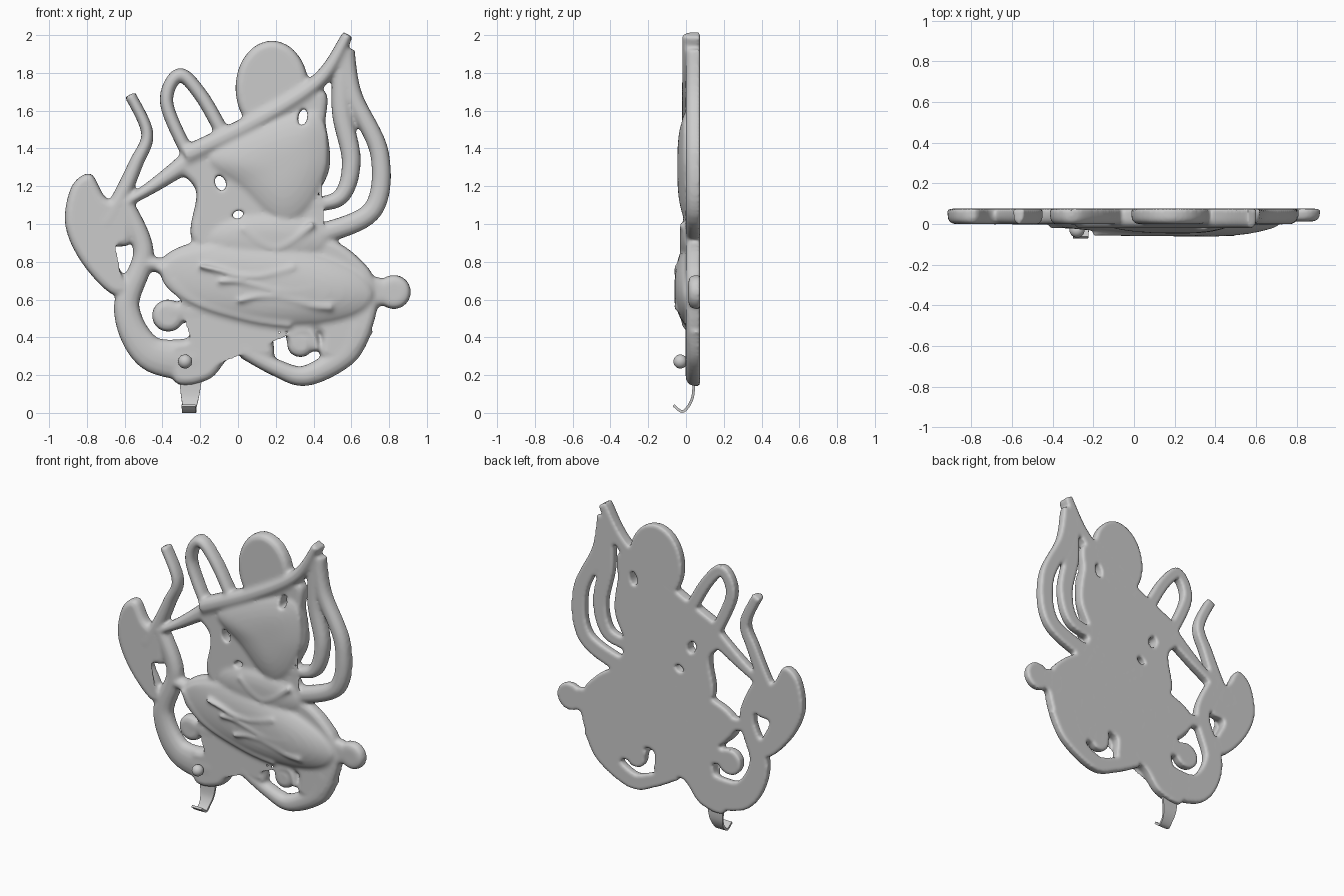
import bpy, bmesh, math
from mathutils import Vector

if "Cube" in bpy.data.objects:
    bpy.data.objects.remove(bpy.data.objects["Cube"])

BACK = 0.075


def spline(pts, closed, n=8):
    """Catmull-Rom curve through 2D points."""
    P = [Vector(p) for p in pts]
    m = len(P)
    get = (lambda i: P[i % m]) if closed else (lambda i: P[max(0, min(m - 1, i))])
    out = []
    for i in range(m if closed else m - 1):
        a, b, c, d = (get(i + k) for k in (-1, 0, 1, 2))
        for j in range(n):
            t = j / n
            out.append(b + (c - a) * t / 2 + (2 * a - 5 * b + 4 * c - d) * t * t / 2
                       + (3 * b - a - 3 * c + d) * t ** 3 / 2)
    return out if closed else out + [P[-1]]


def tangents(o, closed):
    n = len(o)
    if closed:
        return [(o[(i + 1) % n] - o[i - 1]).normalized() for i in range(n)]
    return [(o[min(i + 1, n - 1)] - o[max(i - 1, 0)]).normalized() for i in range(n)]


def ellipse(x, z, rx, rz, tilt=0, n=12):
    c, s = math.cos(tilt), math.sin(tilt)
    ring = [(rx * math.cos(k * math.tau / n), rz * math.sin(k * math.tau / n)) for k in range(n)]
    return [(x + u * c - v * s, z + u * s + v * c) for u, v in ring]


def loft(name, rings):
    """Closed solid through equal-length rings, capped at both ends."""
    bm = bmesh.new()
    vs = [[bm.verts.new(p) for p in r] for r in rings]
    n = len(rings[0])
    for a, b in zip(vs, vs[1:]):
        for i in range(n):
            bm.faces.new((a[i], a[(i + 1) % n], b[(i + 1) % n], b[i]))
    caps = [bm.faces.new(vs[0]), bm.faces.new(vs[-1])]
    bmesh.ops.triangulate(bm, faces=caps)
    bmesh.ops.recalc_face_normals(bm, faces=bm.faces)
    me = bpy.data.meshes.new(name)
    bm.to_mesh(me)
    bm.free()
    ob = bpy.data.objects.new(name, me)
    bpy.context.collection.objects.link(ob)
    return ob


def slab(name, pts, front=0.0, back=BACK, bev=0.03):
    """Flat plate from an (x, z) outline with a rounded front edge."""
    o = spline(pts, True)
    area = sum(a.x * b.y - b.x * a.y for a, b in zip(o, o[1:] + o[:1]))
    sgn = math.copysign(1, area)
    inward = [Vector((-t.y, t.x)) * sgn for t in tangents(o, True)]
    rings = []
    for ins, y in ((0, back), (0, front + bev), (bev * .3, front + bev * .3), (bev, front)):
        rings.append([(q.x, y, q.y) for q in (p + w * ins for p, w in zip(o, inward))])
    return loft(name, rings)


def strip(name, pts, r0, r1, front=-0.003):
    """Tendril along (x, z) points: flat back, domed front, width r0 to r1."""
    o = spline(pts, False)
    side = front + .042
    arc = [math.pi * k / 8 for k in range(9)]
    sec = [(-1, BACK)] + [(-math.cos(a), side + (front - side) * math.sin(a)) for a in arc] + [(1, BACK)]
    rings = []
    for i, (p, t) in enumerate(zip(o, tangents(o, False))):
        r = r0 + (r1 - r0) * (i / (len(o) - 1)) ** 2
        rings.append([(p.x - t.y * u * r, y, p.y + t.x * u * r) for u, y in sec])
    return loft(name, rings)


def dome(name, pts, edge, peak, slope=0.0):
    """Raised relief swelling from its outline towards its middle."""
    o = spline(pts, True)
    c = sum(o, Vector((0, 0))) / len(o)
    rings = [[(p.x, .05, p.y) for p in o]]
    for k in range(9):
        s = math.cos(k / 8 * 1.5)
        h = 1 - s ** 3
        rings.append([(q.x, edge + h * (peak - edge - slope * (q.x - c.x)), q.y)
                      for q in (c + (p - c) * s for p in o)])
    return loft(name, rings)


# flat plates
parts = [
    slab("top_lobe", ellipse(.18, 1.72, .193, .25)),
    slab("torso", [(-.28, 1.36), (.4, 1.71), (.465, 1.52), (.485, 1.3), (.41, 1.1), (.46, .85),
                   (-.2, .87), (-.22, 1.17)]),
    slab("base", [(-.42, .78), (-.2, .91), (.4, .94), (.67, .79), (.74, .6), (.68, .38), (.58, .28),
                  (.44, .3), (.43, .43), (.2, .44), (.18, .29), (-.02, .31), (-.15, .18),
                  (-.33, .16), (-.36, .36), (-.26, .4), (-.26, .6)]),
    slab("left_leaf", [(-.88, 1.2), (-.78, 1.265), (-.7, 1.14), (-.58, 1.08), (-.57, .9), (-.67, .87),
                       (-.62, .75), (-.57, .65), (-.67, .63), (-.83, .8), (-.915, 1)]),
    slab("right_knob", ellipse(.825, .64, .09, .09), front=.012),
    slab("right_knob_neck", ellipse(.73, .64, .07, .08), front=.012),
    slab("left_curl", ellipse(-.37, .515, .085, .085)),
    slab("right_curl", ellipse(.33, .365, .07, .07)),
]
# tendrils and straps
parts += [
    strip("loop", [(-.26, 1.36), (-.378, 1.64), (-.31, 1.79), (-.195, 1.68), (-.08, 1.48)], .035, .038),
    strip("shoulder_ridge", [(-.28, 1.36), (.1, 1.545), (.43, 1.76), (.582, 2.003)], .052, .028, -.022),
    strip("outer_tendril", [(.57, 1.92), (.61, 1.68), (.75, 1.37), (.71, 1.07), (.42, .94)], .047, .056),
    strip("inner_tendril", [(.56, 1.88), (.55, 1.6), (.6, 1.33), (.54, 1.14), (.36, 1.1)], .055, .033),
    strip("left_tendril", [(-.572, 1.685), (-.48, 1.48), (-.54, 1.32), (-.63, 1.12), (-.7, 1)], .03, .06),
    strip("left_strap", [(-.6, 1.11), (-.45, 1.2), (-.25, 1.34)], .027, .06),
    strip("left_stem", [(-.61, 1.12), (-.5, .85), (-.59, .56), (-.47, .32), (-.22, .28)], .05, .12),
    strip("bridge", [(-.52, .8), (-.35, .77)], .035, .05),
    strip("left_curl_arm", [(-.36, .54), (-.2, .53)], .05, .07),
    strip("lower_rim", [(.03, .33), (.2, .24), (.36, .197), (.56, .31), (.63, .46)], .042, .09),
    strip("right_curl_arm", [(.31, .35), (.29, .42), (.38, .43), (.42, .33)], .035, .02),
]
# raised relief
parts += [
    dome("belly", ellipse(.15, .68, .56, .2, -.11), -.012, -.055, .045),
    dome("pouch", [(-.14, 1.36), (.2, 1.54), (.43, 1.57), (.47, 1.33), (.36, 1.09), (.22, 1.03),
                   (.03, 1.2)], -.01, -.046),
    dome("chest", ellipse(.16, .92, .3, .12), -.005, -.03),
    strip("belly_rim", [(-.41, .77), (-.25, .6), (.05, .5), (.28, .465)], .025, .02, -.025),
    strip("collar_fold", [(.02, .98), (.2, .87), (.4, 1)], .025, .025, -.036),
]
# soft drapery folds over the belly
for k in range(3):
    z = .59 + k * .08
    parts.append(strip("fold", [(x / 10 - k * .1, z + .03 * math.sin(x + k)) for x in range(0, 6)],
                       .015, .03, -.064))

# small pierced openings
cuts = [slab("piercing", ellipse(*e), front=-.3, back=.3, bev=.01) for e in
        ((-.093, 1.217, .028, .042, .4), (0, 1.05, .03, .022, .4), (.343, 1.565, .024, .045, -.2))]


def join(obs, name):
    bpy.ops.object.select_all(action='DESELECT')
    for o in obs:
        o.select_set(True)
    bpy.context.view_layer.objects.active = obs[0]
    bpy.ops.object.join()
    obs[0].name = name
    return obs[0]


# fuse everything into one cast plate
cutter = join(cuts, "piercing_cutter")
cutter.hide_render = True
plate = join(parts, "relief_plate")
for kind in ('REMESH', 'BOOLEAN', 'REMESH'):
    m = plate.modifiers.new(kind.title(), kind)
    if kind == 'REMESH':
        m.mode, m.voxel_size = 'VOXEL', .0095
    else:
        m.operation, m.object, m.solver = 'DIFFERENCE', cutter, 'EXACT'
    bpy.ops.object.modifier_apply(modifier=m.name)
bpy.data.objects.remove(cutter)

# soften the cast front, keep the back flat
bm = bmesh.new()
bm.from_mesh(plate.data)
soft = [v for v in bm.verts if v.co.y < .055]
for k in range(5):
    bmesh.ops.smooth_vert(bm, verts=soft, factor=.5, use_axis_x=True, use_axis_y=True, use_axis_z=True)
bm.to_mesh(plate.data)
bm.free()
bpy.ops.object.shade_smooth_by_angle(angle=math.radians(50))

# hook curling forward under the plate
path = spline([(.042, .2), (.034, .08), (-.015, .008), (-.066, .04)], False)
rings = []
for i, (p, t) in enumerate(zip(path, tangents(path, False))):
    f = i / (len(path) - 1)
    w = .037 + .028 * max(0, 1 - 2 * f)
    rings.append([(-.25 - .012 * f + a * w, p.x - t.y * b * .007, p.y + t.x * b * .007)
                  for a, b in ((-1, -1), (1, -1), (1, 1), (-1, 1))])
hook = loft("hook", rings)

# small round peg above the hook
bpy.ops.mesh.primitive_uv_sphere_add(segments=24, ring_count=14, radius=.037, location=(-.28, -.03, .272))
peg = bpy.context.object
peg.name = "peg"
hook.select_set(True)
bpy.ops.object.shade_smooth_by_angle(angle=math.radians(40))
